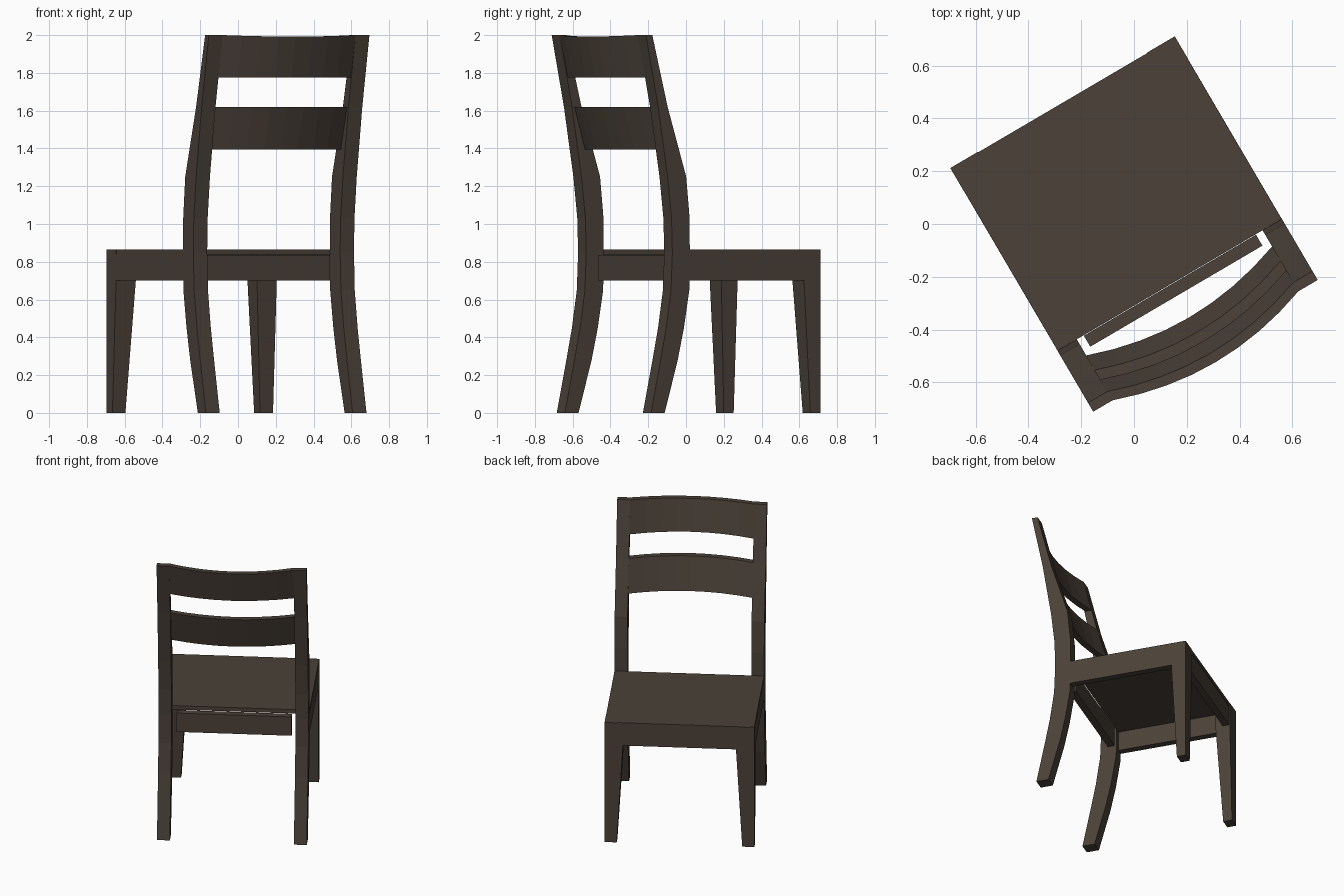
import bpy
from math import radians

if "Cube" in bpy.data.objects:
    bpy.data.objects.remove(bpy.data.objects["Cube"])

TURN = radians(30.4)      # the whole chair stands turned about z
W, IN = 0.493, 0.408      # outer and inner side of the back legs

wood = bpy.data.materials.new("dark_wood")
wood.diffuse_color = (0.07, 0.053, 0.04, 1)
wood.use_nodes = True
wood.node_tree.nodes["Principled BSDF"].inputs["Base Color"].default_value = wood.diffuse_color


def loft(name, rings):
    """Join equal-length rings of points into a closed solid."""
    n = len(rings[0])
    verts = [p for r in rings for p in r]
    faces = [[i * n + j, i * n + (j + 1) % n, (i + 1) * n + (j + 1) % n, (i + 1) * n + j]
             for i in range(len(rings) - 1) for j in range(n)]
    last = (len(rings) - 1) * n
    faces += [list(range(n))[::-1], [last + j for j in range(n)]]
    me = bpy.data.meshes.new(name)
    me.from_pydata(verts, [], faces)
    me.materials.append(wood)
    ob = bpy.data.objects.new(name, me)
    bpy.context.collection.objects.link(ob)
    ob.rotation_euler.z = TURN
    # consistent outward normals
    import bmesh
    bm = bmesh.new()
    bm.from_mesh(me)
    bmesh.ops.recalc_face_normals(bm, faces=bm.faces)
    bm.to_mesh(me)
    bm.free()
    return ob


def rect(x0, x1, y0, y1, z):
    return [(x0, y0, z), (x1, y0, z), (x1, y1, z), (x0, y1, z)]


def box(name, x0, x1, y0, y1, z0, z1):
    return loft(name, [rect(x0, x1, y0, y1, z0), rect(x0, x1, y0, y1, z1)])


def rail(name, section, sag=0.073, drop=0.0, steps=8):
    """Back rail: (y, z) section swept across the chair, bowed backwards."""
    rings = []
    for i in range(steps + 1):
        t = 2 * i / steps - 1
        bow = 1 - t * t
        rings.append([(t * IN, y - sag * bow, z - (drop * bow if z > 1.9 else 0))
                      for y, z in section])
    loft(name, rings)


# Back leg side profile: (height, rear y, front y)
back_leg = [(0, -0.504, -0.420), (0.28, -0.445, -0.340), (0.45, -0.411, -0.302),
            (0.65, -0.381, -0.269), (0.85, -0.373, -0.266), (1.03, -0.378, -0.267),
            (1.25, -0.402, -0.288), (1.62, -0.460, -0.402), (2.0, -0.535, -0.496)]
# Front leg taper: (height, inner x, rear y)
front_leg = [(0, 0.413, 0.474), (0.70, 0.372, 0.435), (0.865, 0.372, 0.435)]

for s, side in ((-1, "left"), (1, "right")):
    loft("back_leg_" + side, [rect(s * IN, s * W, y0, y1, z) for z, y0, y1 in back_leg])
    loft("front_leg_" + side, [rect(s * x, s * W, y, 0.535, z) for z, x, y in front_leg])
    box("side_apron_" + side, s * 0.445, s * 0.4925, -0.27, 0.44, 0.70, 0.84)

# Seat and cross aprons
box("seat", -0.492, 0.492, -0.267, 0.533, 0.838, 0.866)
box("front_apron", -0.38, 0.38, 0.485, 0.530, 0.70, 0.84)
box("back_apron", -0.378, 0.378, -0.317, -0.269, 0.70, 0.836)

# Curved back rails
rail("top_rail", [(-0.443, 1.775), (-0.496, 2.0), (-0.535, 2.0), (-0.485, 1.775)], drop=0.008)
rail("lower_rail", [(-0.338, 1.395), (-0.402, 1.62), (-0.445, 1.62), (-0.380, 1.395)])
